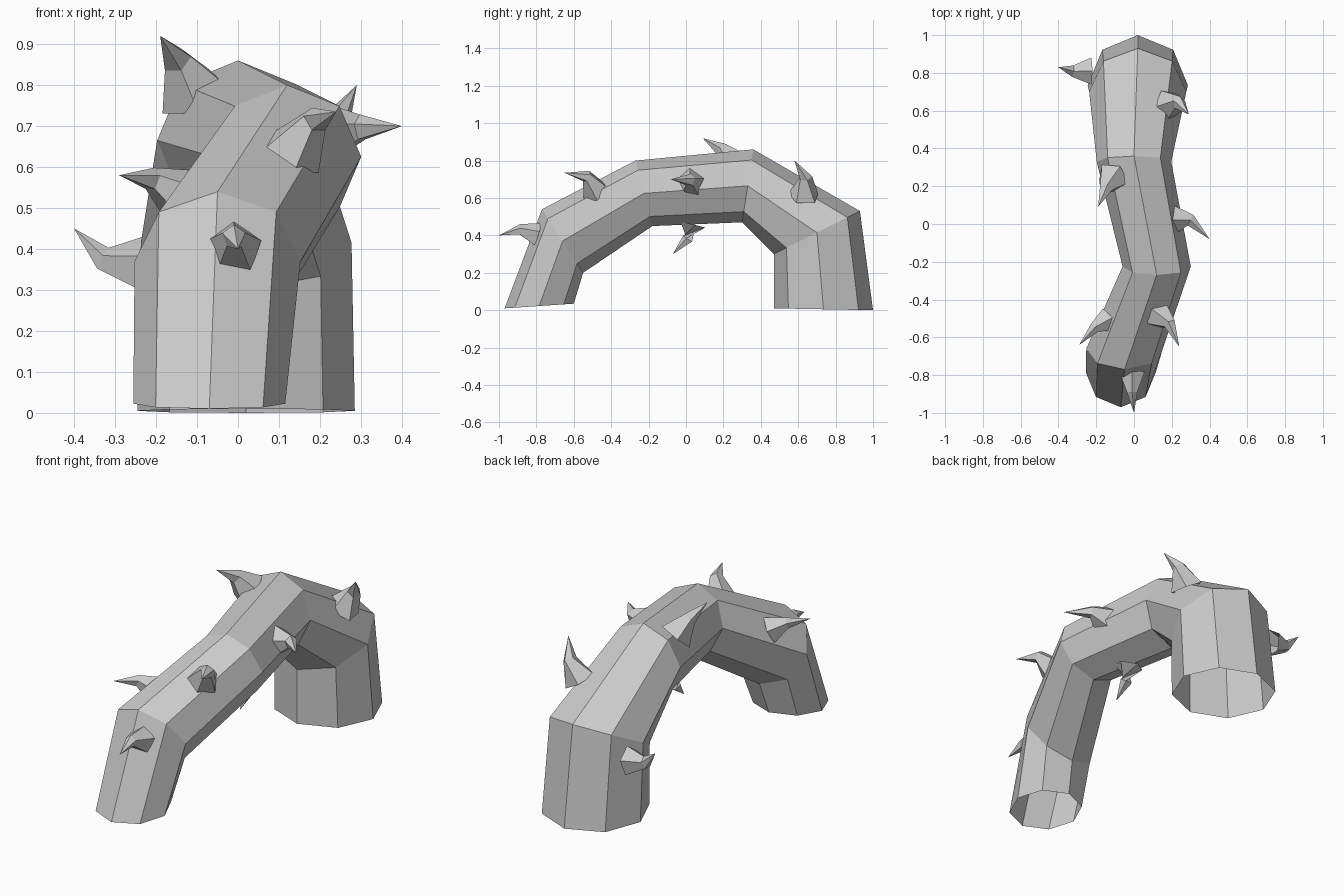
import bpy, bmesh, math
from mathutils import Vector

if "Cube" in bpy.data.objects:
    bpy.data.objects.remove(bpy.data.objects["Cube"])


def make_object(name, rings, tip=None):
    """Skin a list of equal-sized vertex rings, optionally closing to a tip."""
    bm = bmesh.new()
    loops = [[bm.verts.new(p) for p in ring] for ring in rings]
    n = len(loops[0])
    for a, b in zip(loops, loops[1:]):
        for i in range(n):
            j = (i + 1) % n
            bm.faces.new((a[i], a[j], b[j], b[i]))
    if tip is not None:
        t = bm.verts.new(tip)
        for i in range(n):
            bm.faces.new((loops[-1][i], loops[-1][(i + 1) % n], t))
    bmesh.ops.recalc_face_normals(bm, faces=bm.faces)
    mesh = bpy.data.meshes.new(name)
    bm.to_mesh(mesh)
    bm.free()
    obj = bpy.data.objects.new(name, mesh)
    bpy.context.collection.objects.link(obj)
    return obj


def circle(centre, u, v, radius, sides):
    return [centre + radius * (math.cos(a) * u + math.sin(a) * v)
            for a in (2 * math.pi * i / sides for i in range(sides))]


# Arched stem: octagon rings given by x, outer (y, z) and inner (y, z), open ends
X = Vector((1, 0, 0))
stem = [
    (-0.07, (-0.97, 0.01), (-0.60, 0.035)),
    (-0.05, (-0.77, 0.54), (-0.55, 0.20)),
    (0.12, (-0.27, 0.80), (-0.18, 0.45)),
    (0.00, (0.36, 0.86), (0.30, 0.47)),
    (0.02, (0.93, 0.53), (0.47, 0.30)),
    (0.02, (1.00, 0.00), (0.47, 0.01)),
]
rings = []
for x, outer, inner in stem:
    o, i = Vector((x, *outer)), Vector((x, *inner))
    rings.append(circle((o + i) / 2, (o - i).normalized(), X, (o - i).length / 2, 8))
make_object("vine_stem", rings)


# Hooked thorns: five-sided flared base, narrow bend, pointed tip
def thorn(name, base, bend, tip, r=0.08):
    base, bend, tip = Vector(base), Vector(bend), Vector(tip)

    def ring(centre, axis, radius):
        axis = axis.normalized()
        ref = Vector((0, 0, 1)) if abs(axis.z) < 0.9 else Vector((0, 1, 0))
        u = (ref - axis * ref.dot(axis)).normalized()
        return circle(centre, u, axis.cross(u), radius, 5)

    make_object(name, [ring(base, bend - base, r),
                       ring(bend, tip - base, r * 0.42)], tip)


thorns = [
    ((-0.01, -0.79, 0.40), (-0.01, -0.89, 0.43), (0.00, -1.00, 0.40), 0.07),
    ((-0.14, -0.51, 0.53), (-0.21, -0.55, 0.57), (-0.29, -0.64, 0.58), 0.07),
    ((0.13, -0.48, 0.63), (0.19, -0.53, 0.715), (0.24, -0.65, 0.735), 0.08),
    ((0.22, 0.02, 0.68), (0.30, 0.02, 0.695), (0.40, -0.08, 0.70), 0.08),
    ((0.06, 0.03, 0.46), (0.06, 0.01, 0.38), (0.06, -0.07, 0.30), 0.075),
    ((-0.11, 0.25, 0.78), (-0.15, 0.19, 0.86), (-0.19, 0.09, 0.92), 0.09),
    ((0.18, 0.63, 0.61), (0.24, 0.64, 0.71), (0.29, 0.58, 0.80), 0.085),
    ((-0.23, 0.81, 0.36), (-0.33, 0.81, 0.375), (-0.40, 0.83, 0.45), 0.075),
]
for k, (base, bend, tip, r) in enumerate(thorns, 1):
    thorn(f"thorn_{k}", base, bend, tip, r)
